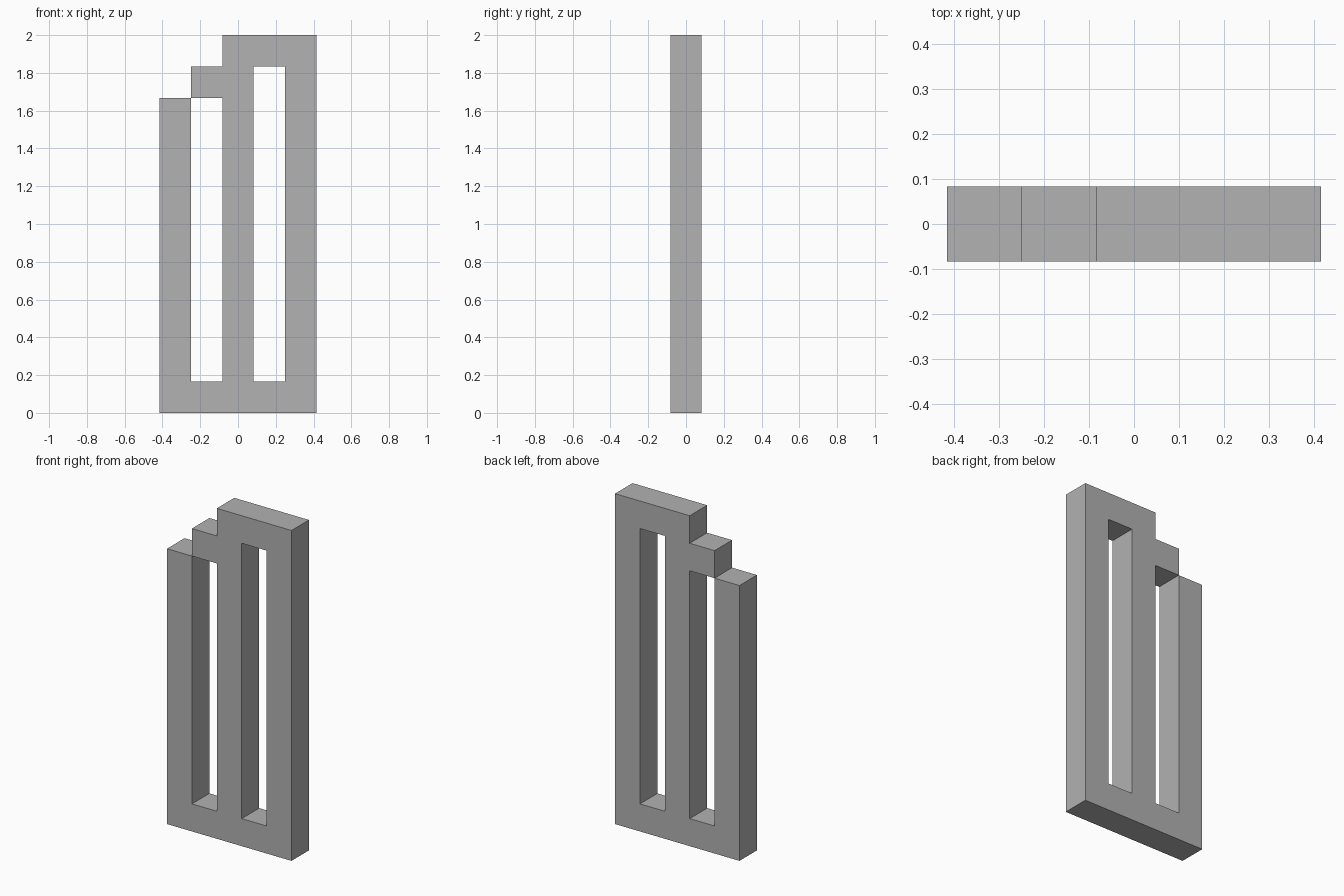
import bpy
import bmesh

cube = bpy.data.objects.get("Cube")
if cube:
    bpy.data.objects.remove(cube, do_unlink=True)

U = 1 / 6                        # width of every bar
LEVELS = [0, 1, 10, 11, 12]      # heights of the bar joints, in bar widths
COLUMNS = ["##..", "#.#.", "####", "#..#", "####"]   # filled spans, bottom to top

# Plain grey surface
grey = bpy.data.materials.new("plain_grey")
grey.use_nodes = True
colour = (0.445, 0.445, 0.445, 1)
grey.diffuse_color = colour
grey.node_tree.nodes["Principled BSDF"].inputs["Base Color"].default_value = colour

# Flat outline of the stepped frame, facing the front
bm = bmesh.new()
for col, spans in enumerate(COLUMNS):
    x0 = (col - len(COLUMNS) / 2) * U
    for row, span in enumerate(spans):
        if span == "#":
            z0, z1 = LEVELS[row] * U, LEVELS[row + 1] * U
            corners = [(x0, z0), (x0 + U, z0), (x0 + U, z1), (x0, z1)]
            bm.faces.new([bm.verts.new((x, 0, z)) for x, z in corners])
bmesh.ops.remove_doubles(bm, verts=bm.verts, dist=0.001)

mesh = bpy.data.meshes.new("stepped_frame")
bm.to_mesh(mesh)
bm.free()
mesh.materials.append(grey)
frame = bpy.data.objects.new("stepped_frame", mesh)
bpy.context.collection.objects.link(frame)

# Thicken evenly to the front and back
solid = frame.modifiers.new("thickness", 'SOLIDIFY')
solid.thickness = U
solid.offset = 0
